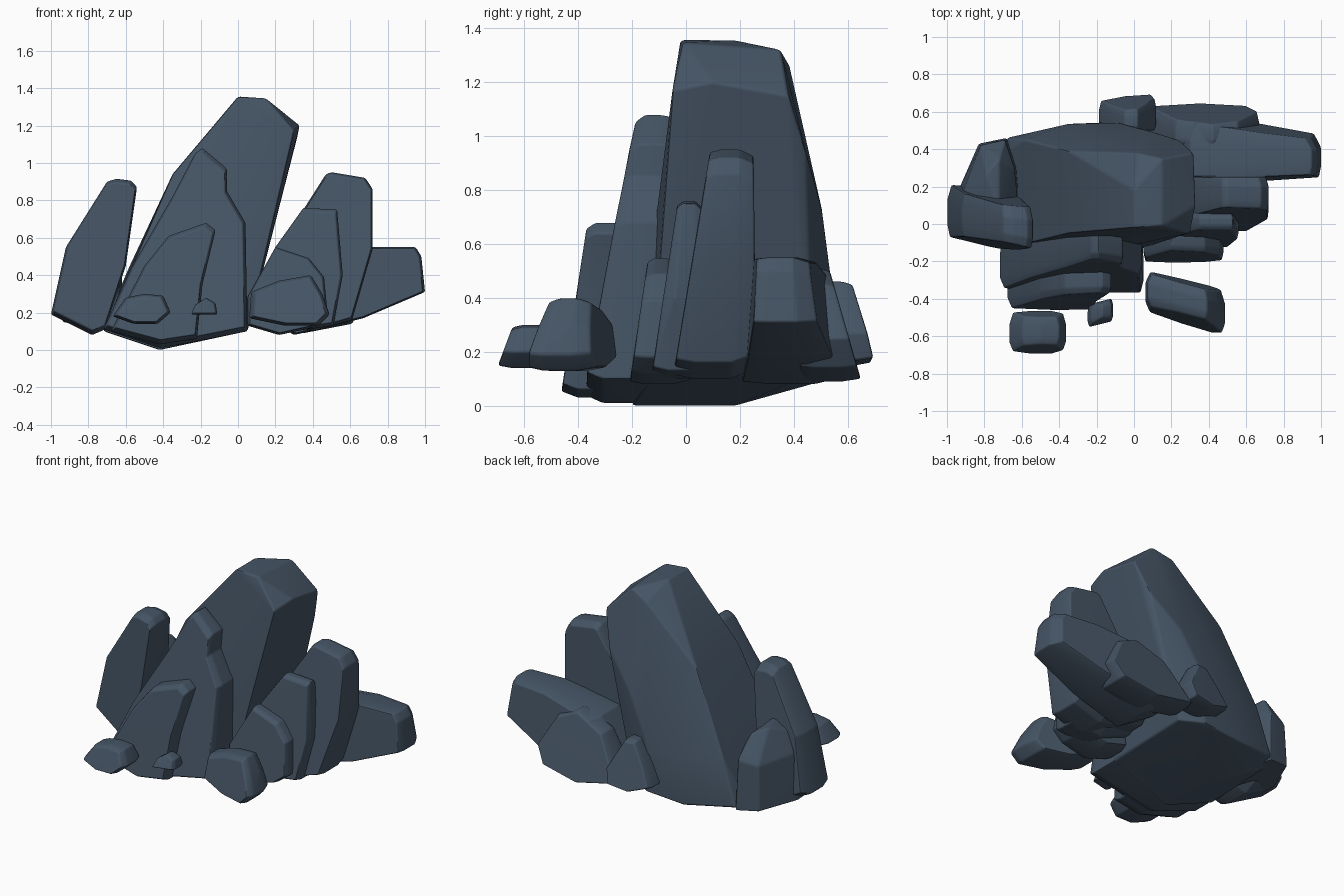
import bpy, bmesh, math

stone = bpy.data.materials.new("slate_blue_stone")
stone.diffuse_color = (0.06, 0.09, 0.13, 1)


def finish(name, bm, bevel):
    """Chamfer the hard edges, shade and add to the scene."""
    bmesh.ops.recalc_face_normals(bm, faces=bm.faces)
    hard = [e for e in bm.edges if e.calc_face_angle(0) > math.radians(17)]
    bmesh.ops.bevel(bm, geom=hard, offset=bevel, segments=2, profile=0.5,
                    affect='EDGES', clamp_overlap=True)
    bmesh.ops.recalc_face_normals(bm, faces=bm.faces)
    me = bpy.data.meshes.new(name)
    bm.to_mesh(me)
    bm.free()
    me.materials.append(stone)
    ob = bpy.data.objects.new(name, me)
    bpy.context.collection.objects.link(ob)
    bpy.ops.object.select_all(action='DESELECT')
    ob.select_set(True)
    bpy.context.view_layer.objects.active = ob
    bpy.ops.object.shade_smooth_by_angle(angle=math.radians(35))
    ob.modifiers.new("weighted", 'WEIGHTED_NORMAL').keep_sharp = True


def slab(name, outline, front, back, tilt=(0, 0), caps=(0.95, 0.92), bevel=0.009):
    """Loft an x/z outline in depth; front and back give y at (base, top)."""
    bm = bmesh.new()
    cx = sum(p[0] for p in outline) / len(outline)
    cz = sum(p[1] for p in outline) / len(outline)
    z0 = min(p[1] for p in outline)
    z1 = max(p[1] for p in outline)
    rings = []
    for scale, f in ((caps[0], 0), (1, 0.24), (1, 0.7), (caps[1], 1)):
        ring = []
        for px, pz in outline:
            x, z = cx + (px - cx) * scale, cz + (pz - cz) * scale
            t = (z - z0) / (z1 - z0)
            ya = front[0] + (front[1] - front[0]) * t + tilt[0] * (x - cx)
            yb = back[0] + (back[1] - back[0]) * t + tilt[1] * (x - cx)
            ring.append(bm.verts.new((x, ya + (yb - ya) * f, z)))
        rings.append(ring)
    n = len(outline)
    for a, b in zip(rings, rings[1:]):
        for i in range(n):
            j = (i + 1) % n
            bm.faces.new((a[i], a[j], b[j], b[i]))
    bm.faces.new(rings[0])
    bm.faces.new(rings[-1])
    finish(name, bm, bevel)


def boulder(name, points, bevel):
    """Convex rock wrapped around a few corner points."""
    bm = bmesh.new()
    for p in points:
        bm.verts.new(p)
    bmesh.ops.convex_hull(bm, input=bm.verts)
    loose = [v for v in bm.verts if not v.link_faces]
    bmesh.ops.delete(bm, geom=loose, context='VERTS')
    bmesh.ops.dissolve_limit(bm, angle_limit=math.radians(6),
                             verts=bm.verts, edges=bm.edges)
    finish(name, bm, bevel)


# Main leaning peak
boulder("main_peak", [
    (-0.42, -0.2, 0), (-0.42, 0.18, 0), (0.05, -0.13, 0.1), (0.05, 0.47, 0.12),
    (-0.72, -0.14, 0.1), (-0.72, 0.36, 0.12), (-0.68, 0.46, 0.14),
    (-0.35, 0.535, 0.1), (-0.1, 0.545, 0.12), (-0.08, 0.54, 0.45),
    (-0.35, 0.535, 0.42), (0.06, 0.505, 0.72), (-0.57, -0.1, 0.45),
    (-0.58, 0.45, 0.45), (-0.35, -0.05, 0.94), (-0.35, 0.39, 0.94),
    (0.25, 0.445, 0.94), (0, -0.02, 1.355), (0, 0.18, 1.355), (0.15, -0.01, 1.345),
    (0.15, 0.35, 1.32), (0.02, 0.38, 1.27), (0.3, -0.05, 1.17),
    (0.33, 0.1, 1.2), (0.32, 0.38, 1.15)], 0.012)

# Left pair of rocks
slab("left_spire", [(-1.0, 0.19), (-0.92, 0.55), (-0.7, 0.9), (-0.65, 0.915),
     (-0.57, 0.905), (-0.54, 0.87), (-0.6, 0.45), (-0.71, 0.11), (-0.78, 0.08)],
     (-0.135, -0.09), (0.2, 0.1), tilt=(-0.22, -0.1))
boulder("left_back_rock", [
    (-0.68, 0.46, 0.12), (-0.83, 0.43, 0.14), (-0.94, 0.18, 0.15),
    (-0.94, 0, 0.16), (-0.66, 0, 0.1), (-0.62, 0.3, 0.11), (-0.69, 0.45, 0.45),
    (-0.82, 0.42, 0.43), (-0.91, 0.18, 0.45), (-0.72, 0.35, 0.6),
    (-0.79, 0.27, 0.62), (-0.85, 0.13, 0.57), (-0.72, 0.08, 0.62),
    (-0.64, 0.3, 0.5), (-0.62, 0.1, 0.45)], 0.012)

# Layered slabs on the front
slab("front_tall_slab", [(-0.72, 0.11), (-0.57, 0.44), (-0.35, 0.82), (-0.23, 1.05),
     (-0.19, 1.08), (-0.06, 0.97), (-0.06, 0.85), (0.04, 0.68), (0.05, 0.1),
     (-0.25, 0.04), (-0.42, 0.01)],
     (-0.38, -0.18), (-0.1, -0.06), tilt=(-0.03, 0), caps=(0.95, 0.99))
slab("front_low_slab", [(-0.68, 0.1), (-0.5, 0.45), (-0.37, 0.61), (-0.17, 0.68),
     (-0.12, 0.64), (-0.19, 0.35), (-0.22, 0.06), (-0.42, 0.03)],
     (-0.465, -0.365), (-0.2, -0.24), caps=(0.93, 1.0))

# Fan of slabs on the right, front to back
slab("right_low_slab", [(0.05, 0.13), (0.05, 0.28), (0.2, 0.55), (0.38, 0.49),
     (0.46, 0.39), (0.48, 0.18), (0.4, 0.12), (0.22, 0.08)],
     (-0.21, -0.14), (0.02, -0.04))
slab("right_middle_slab", [(0.06, 0.2), (0.2, 0.55), (0.35, 0.76), (0.53, 0.75),
     (0.56, 0.4), (0.51, 0.13), (0.3, 0.1)],
     (-0.13, -0.03), (0.12, 0.06))
slab("right_tall_slab", [(0.08, 0.2), (0.33, 0.72), (0.47, 0.94), (0.5, 0.95),
     (0.68, 0.92), (0.72, 0.86), (0.72, 0.54), (0.61, 0.16), (0.4, 0.1)],
     (-0.05, 0.09), (0.26, 0.25), caps=(0.97, 0.93))
slab("right_outer_rock", [(0.1, 0.2), (0.3, 0.48), (0.7, 0.55), (0.95, 0.55),
     (0.98, 0.5), (1.0, 0.31), (0.67, 0.17), (0.3, 0.08)],
     (0.22, 0.25), (0.56, 0.49), tilt=(0.04, -0.12), caps=(0.97, 0.9))

# Rocks behind
slab("back_right_rock", [(0.06, 0.15), (0.22, 0.42), (0.42, 0.51), (0.56, 0.45),
     (0.67, 0.25), (0.61, 0.14), (0.35, 0.09)],
     (0.42, 0.42), (0.65, 0.53), caps=(0.95, 0.95))
slab("back_small_rock", [(-0.19, 0.2), (-0.13, 0.33), (-0.05, 0.46), (0.02, 0.46),
     (0.12, 0.27), (0.1, 0.17), (-0.05, 0.15)],
     (0.5, 0.5), (0.69, 0.61), tilt=(0, 0.1), caps=(0.95, 0.93))

# Loose stones in front
slab("front_right_stone", [(0.06, 0.17), (0.07, 0.31), (0.22, 0.37), (0.39, 0.4),
     (0.45, 0.3), (0.49, 0.19), (0.43, 0.13), (0.25, 0.13)],
     (-0.55, -0.48), (-0.3, -0.33), tilt=(-0.3, -0.25), caps=(0.9, 0.88), bevel=0.012)
slab("front_left_stone", [(-0.67, 0.18), (-0.6, 0.28), (-0.5, 0.3), (-0.4, 0.29),
     (-0.36, 0.2), (-0.43, 0.14), (-0.56, 0.14)],
     (-0.7, -0.64), (-0.46, -0.5), caps=(0.88, 0.88), bevel=0.01)
slab("front_pebble", [(-0.25, 0.19), (-0.23, 0.24), (-0.17, 0.28), (-0.12, 0.25),
     (-0.11, 0.19)],
     (-0.54, -0.5), (-0.41, -0.43), tilt=(0.25, 0.25), caps=(0.85, 0.85), bevel=0.007)
